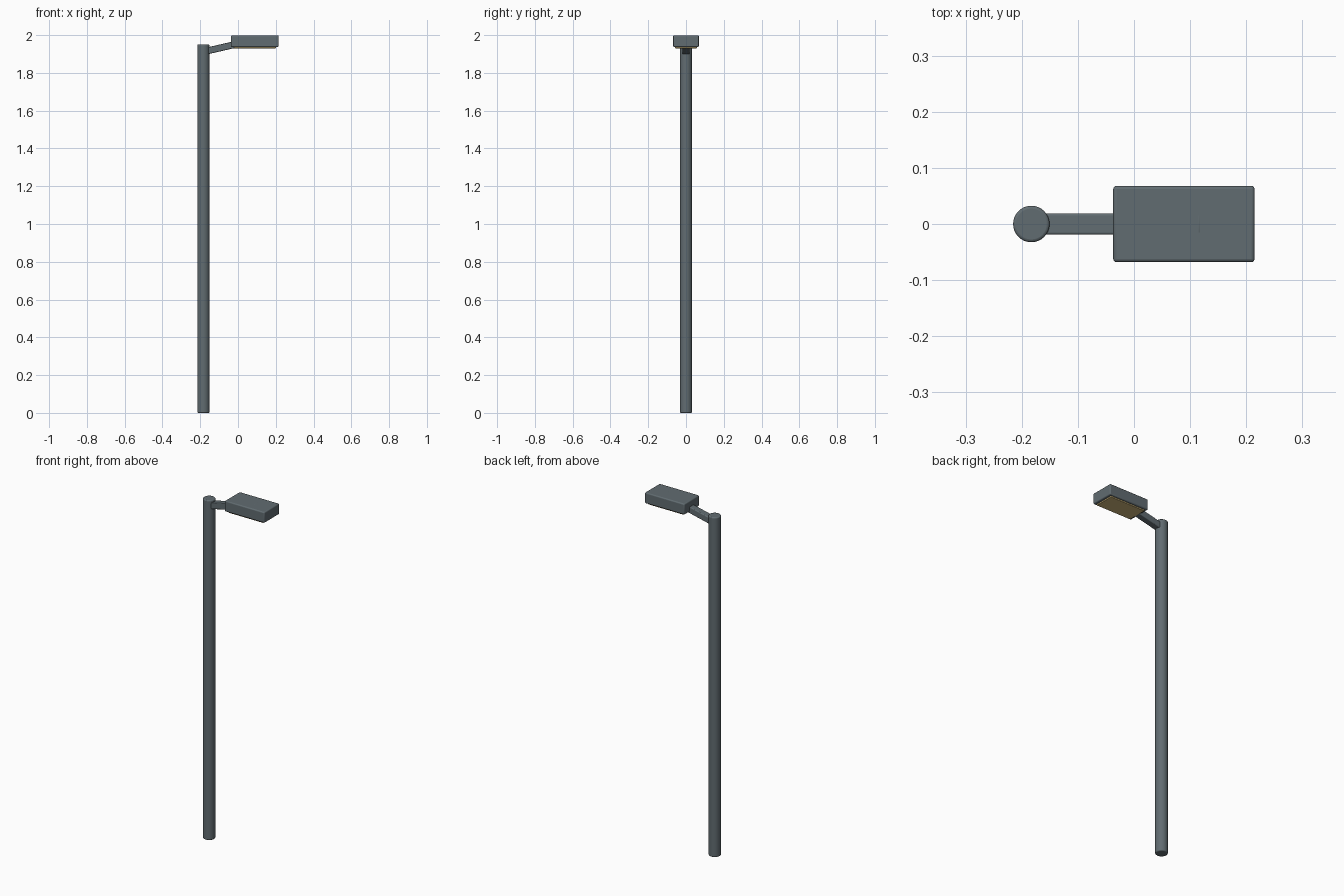
import bpy
import math

if "Cube" in bpy.data.objects:
    bpy.data.objects.remove(bpy.data.objects["Cube"])


def material(name, color):
    m = bpy.data.materials.new(name)
    m.diffuse_color = color
    m.use_nodes = True
    m.node_tree.nodes["Principled BSDF"].inputs["Base Color"].default_value = m.diffuse_color
    return m


metal = material("slate_metal", (0.12, 0.15, 0.165, 1))
glow = material("warm_lens", (0.62, 0.47, 0.2, 1))


def finish(obj, name, mat, bevel, segments=3):
    obj.name = name
    obj.data.materials.append(mat)
    bpy.ops.object.transform_apply(location=False, rotation=False, scale=True)
    bpy.ops.object.shade_smooth_by_angle(angle=math.radians(35))
    b = obj.modifiers.new("bevel", 'BEVEL')
    b.width = bevel
    b.segments = segments
    b.limit_method = 'ANGLE'
    b.angle_limit = math.radians(40)
    return obj


def box(name, center, size, mat, bevel, tilt=0.0):
    bpy.ops.mesh.primitive_cube_add(size=1, location=center, rotation=(0, tilt, 0))
    obj = bpy.context.object
    obj.scale = size
    return finish(obj, name, mat, bevel)


# Upright pole
bpy.ops.mesh.primitive_cylinder_add(vertices=32, radius=0.0325, depth=1.95,
                                    location=(-0.183, 0, 0.975))
finish(bpy.context.object, "pole", metal, 0.005)

# Tilted arm: runs from inside the pole into the lamp head, its end just reaching the top
TILT = math.radians(13)
THICK = 0.036
LENGTH = 0.31
top_x, top_z = 0.119, 2.0    # upper edge of the far end
cx = top_x - LENGTH / 2 * math.cos(TILT) + THICK / 2 * math.sin(TILT)
cz = top_z - LENGTH / 2 * math.sin(TILT) - THICK / 2 * math.cos(TILT)
box("arm", (cx, 0, cz), (LENGTH, 0.038, THICK), metal, 0.004, -TILT)

# Lamp head housing
box("lamp_head", (0.089, 0, 1.968), (0.252, 0.136, 0.062), metal, 0.006)

# Lens panel under the head
box("lens", (0.089, 0, 1.936), (0.222, 0.114, 0.012), glow, 0.002)
